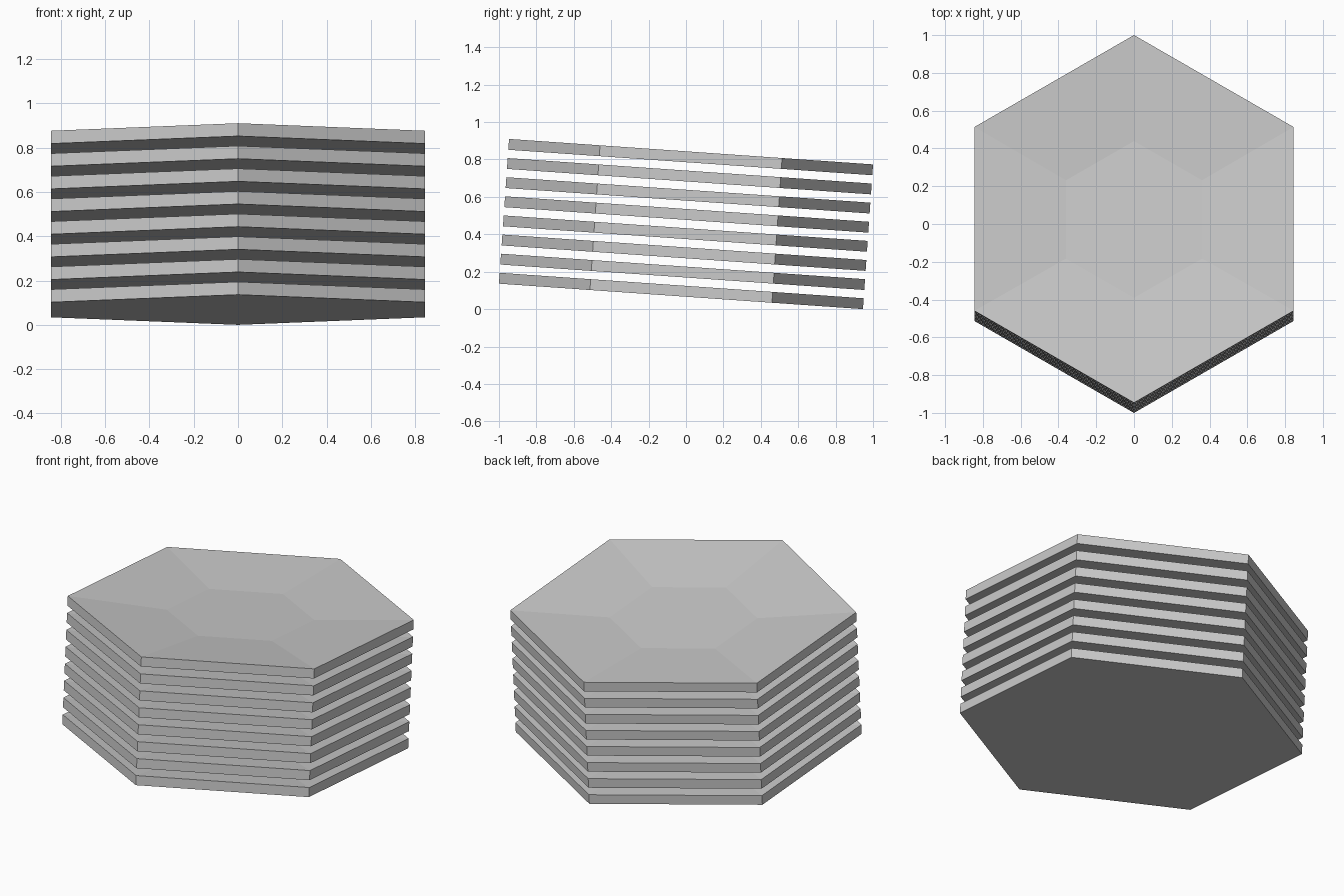
import bpy
from math import sin, cos, radians, pi
from mathutils import Matrix

if "Cube" in bpy.data.objects:
    bpy.data.objects.remove(bpy.data.objects["Cube"])

COUNT, PITCH = 8, 0.1025
R_OUT, R_IN = 0.9755, 0.416
THICK, DISH = 0.058, 0.042
TILT = radians(4)
HEIGHT = PITCH * (COUNT - 1) + THICK

# whole stack leans: tilted about x, then set on the ground and centred
tilt = Matrix.Rotation(-TILT, 4, 'X')
place = Matrix.Translation((0, -HEIGHT * sin(TILT) / 2, R_OUT * sin(TILT))) @ tilt


def hex_tile(name, z0):
    """Hexagonal tile with flat underside and a shallow dished top."""
    rings = [(R_OUT, 0), (R_OUT, THICK), (R_IN, THICK - DISH)]
    verts = [(r * cos(pi / 2 + k * pi / 3), r * sin(pi / 2 + k * pi / 3), z0 + z)
             for r, z in rings for k in range(6)]
    faces = [tuple(reversed(range(6))), tuple(range(12, 18))]
    for i in range(2):
        for k in range(6):
            a, b = i * 6 + k, i * 6 + (k + 1) % 6
            faces.append((a, b, b + 6, a + 6))
    mesh = bpy.data.meshes.new(name)
    mesh.from_pydata(verts, [], faces)
    mesh.transform(place)
    mesh.update()
    obj = bpy.data.objects.new(name, mesh)
    bpy.context.collection.objects.link(obj)


# stacked tiles
for n in range(COUNT):
    hex_tile(f"hex_tile_{n + 1}", n * PITCH)
